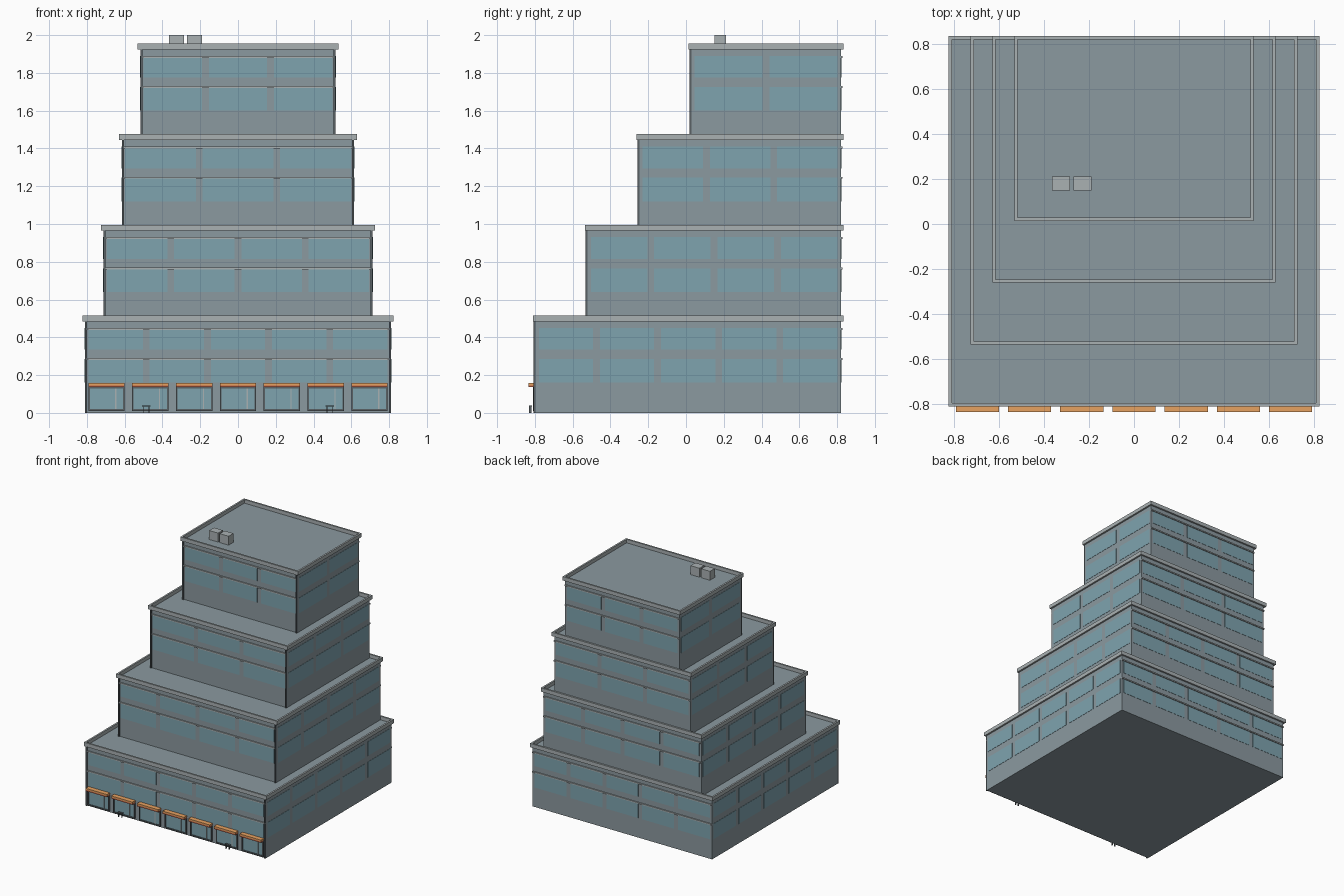
import bpy, bmesh

if "Cube" in bpy.data.objects:
    bpy.data.objects.remove(bpy.data.objects["Cube"])


def mat(name, r, g, b):
    m = bpy.data.materials.new(name)
    m.diffuse_color = (r, g, b, 1)
    m.use_nodes = True
    m.node_tree.nodes["Principled BSDF"].inputs["Base Color"].default_value = m.diffuse_color
    return m


WALL = mat("wall", 0.26, 0.32, 0.35)
TRIM = mat("trim", 0.40, 0.44, 0.45)
GLASS = mat("glass", 0.21, 0.37, 0.43)
FRAME = mat("frame", 0.10, 0.12, 0.13)
ORANGE = mat("awning_orange", 0.80, 0.36, 0.12)
RED = mat("awning_red", 0.55, 0.14, 0.07)


def boxes(name, spans, material):
    """One object from boxes given as (x0, x1, y0, y1, z0, z1)."""
    bm = bmesh.new()
    for x0, x1, y0, y1, z0, z1 in spans:
        verts = bmesh.ops.create_cube(bm, size=1)["verts"]
        bmesh.ops.scale(bm, vec=(x1 - x0, y1 - y0, z1 - z0), verts=verts)
        bmesh.ops.translate(bm, vec=((x0 + x1) / 2, (y0 + y1) / 2, (z0 + z1) / 2), verts=verts)
    mesh = bpy.data.meshes.new(name)
    bm.to_mesh(mesh)
    bm.free()
    ob = bpy.data.objects.new(name, mesh)
    bpy.context.collection.objects.link(ob)
    mesh.materials.append(material)
    return ob


def parapet(name, x, y0, y1, z0, z1, t):
    """Continuous mitred ring around a roof."""
    bm = bmesh.new()

    def loop(i, z):
        return [bm.verts.new(p) for p in ((-x + i, y0 + i, z), (x - i, y0 + i, z),
                                          (x - i, y1 - i, z), (-x + i, y1 - i, z))]
    loops = [loop(0, z0), loop(0, z1), loop(t, z1), loop(t, z0)]
    for a in range(4):
        p, q = loops[a], loops[(a + 1) % 4]
        for k in range(4):
            n = (k + 1) % 4
            bm.faces.new((p[k], p[n], q[n], q[k]))
    bmesh.ops.recalc_face_normals(bm, faces=bm.faces)
    mesh = bpy.data.meshes.new(name)
    bm.to_mesh(mesh)
    bm.free()
    mesh.materials.append(TRIM)
    bpy.context.collection.objects.link(bpy.data.objects.new(name, mesh))


BACK = 0.82
E = 0.002
ROWS = ((0.16, 0.285), (0.335, 0.45))

# Four stepped tiers: half width, windows across the front, windows down the side
for i, (w, nf, ns) in enumerate(((0.81, 5, 5), (0.712, 4, 4), (0.615, 3, 3), (0.517, 3, 2))):
    z = 0.48 * i
    f = -0.797 + 0.275 * i
    boxes(f"tier_{i}_body", [(-w, w, f, BACK, z, z + 0.487)], WALL)
    parapet(f"tier_{i}_parapet", w + 0.014, f - 0.014, BACK + 0.015, z + 0.485, z + 0.516, 0.014)

    # Corner posts on the front edge
    boxes(f"tier_{i}_corner_posts", [(-w, -w + 0.011, f - 0.01, f, z, z + 0.485),
                                     (w - 0.011, w, f - 0.01, f, z, z + 0.485)], FRAME)

    # Ledge strips on front and back
    boxes(f"tier_{i}_ledges",
          [(-w, w, y0, y1, z + h - 0.005, z + h + 0.005) for h in (0.285, 0.445)
           for y0, y1 in ((f - 0.009, f), (BACK, BACK + 0.009))], TRIM)

    # Window panes on all four walls
    panes = []
    for a, b in ROWS:
        step = 2 * w / nf
        for k in range(nf):
            x0 = -w + k * step + 0.018
            x1 = x0 + step - 0.036
            panes += [(x0, x1, f - E, f, z + a, z + b), (x0, x1, BACK, BACK + E, z + a, z + b)]
        step = (BACK - f) / ns
        for k in range(ns):
            y0 = f + k * step + 0.018
            y1 = y0 + step - 0.036
            panes += [(w, w + E, y0, y1, z + a, z + b), (-w - E, -w, y0, y1, z + a, z + b)]
    boxes(f"tier_{i}_windows", panes, GLASS)

# Seven shopfronts along the street side
frames, glass, mullions, tops, hems = [], [], [], [], []
F = -0.797
for k in range(-3, 4):
    c = k * 0.232
    l, r = c - 0.096, c + 0.096
    frames += [(l, l + 0.008, F - 0.014, F, 0.01, 0.14), (r - 0.008, r, F - 0.014, F, 0.01, 0.14),
               (l, r, F - 0.014, F, 0.01, 0.02), (l, r, F - 0.014, F, 0.128, 0.14)]
    glass.append((l + 0.008, r - 0.008, F - 0.008, F, 0.02, 0.128))
    mullions.append((c + 0.046, c + 0.052, F - 0.012, F, 0.02, 0.128))
    tops.append((l, r, -0.835, F, 0.146, 0.158))
    hems.append((l, r, -0.835, F - 0.005, 0.136, 0.146))
boxes("shop_frames", frames, FRAME)
boxes("shop_glass", glass, GLASS)
boxes("shop_mullions", mullions, TRIM)
boxes("shop_awnings", tops, ORANGE)
boxes("shop_awning_hems", hems, RED)

# Two small street benches
seats = []
for x in (-0.485, 0.485):
    seats += [(x - 0.022, x + 0.022, -0.832, -0.815, 0.033, 0.038),
              (x - 0.016, x - 0.012, -0.83, -0.817, 0, 0.033),
              (x + 0.012, x + 0.016, -0.83, -0.817, 0, 0.033)]
boxes("benches", seats, FRAME)

# Rooftop air units
boxes("roof_units", [(-0.365, -0.285, 0.15, 0.212, 1.92, 2.0),
                     (-0.27, -0.19, 0.15, 0.212, 1.92, 2.0)], TRIM)
